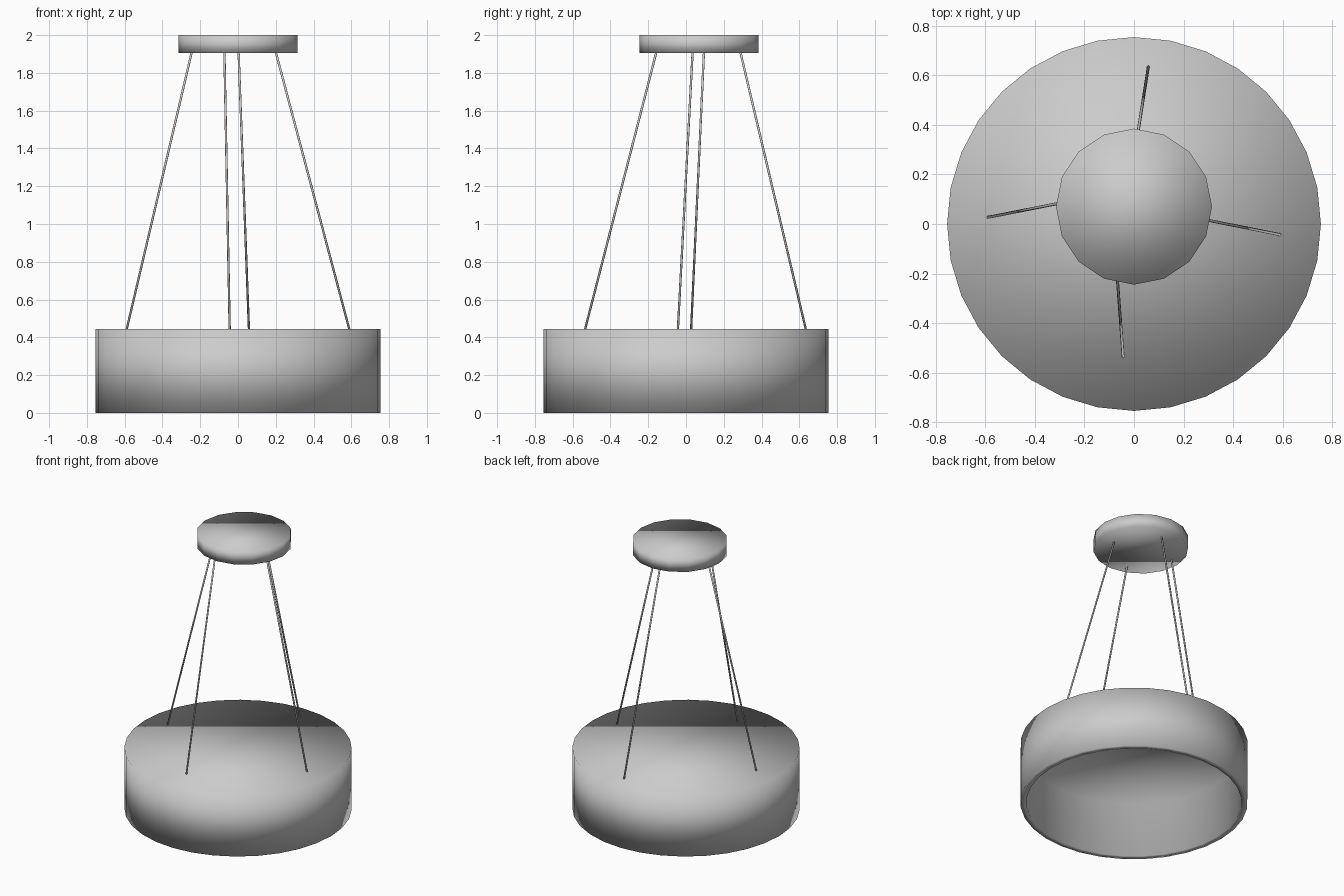
import bpy, bmesh
from mathutils import Vector

if "Cube" in bpy.data.objects:
    bpy.data.objects.remove(bpy.data.objects["Cube"])


def cylinder(name, p0, p1, radius, sides, align=False):
    """Smooth-shaded cylinder running from p0 to p1."""
    p0, p1 = Vector(p0), Vector(p1)
    axis = p1 - p0
    bpy.ops.mesh.primitive_cylinder_add(vertices=sides, radius=radius,
                                        depth=axis.length, location=(p0 + p1) / 2)
    ob = bpy.context.object
    ob.name = name
    if align:
        ob.rotation_euler = axis.to_track_quat('Z', 'Y').to_euler()
    for poly in ob.data.polygons:
        poly.use_smooth = True
    return ob


# Drum shade, hollow and open at the bottom
shade = cylinder("drum_shade", (0, 0, 0), (0, 0, 0.445), 0.755, 32)
bm = bmesh.new()
bm.from_mesh(shade.data)
bottom = [f for f in bm.faces if f.normal.z < -0.9]
bmesh.ops.inset_region(bm, faces=bottom, thickness=0.04, use_even_offset=True)
bottom = [f for f in bm.faces if f.normal.z < -0.9 and len(f.verts) == 32]
inner = bmesh.ops.extrude_discrete_faces(bm, faces=bottom)["faces"]
bmesh.ops.translate(bm, verts=list(inner[0].verts), vec=(0, 0, 0.405))
for f in bm.faces:
    f.smooth = True
bm.to_mesh(shade.data)
bm.free()

# Ceiling canopy, slightly behind the shade centre
cylinder("ceiling_canopy", (0, 0.07, 1.905), (0, 0.07, 2.0), 0.315, 16)

# Suspension wires: (canopy x, y), (shade x, y)
wires = {
    "wire_left": ((-0.245, 0.095), (-0.59, 0.027)),
    "wire_right": ((0.20, 0.035), (0.59, -0.043)),
    "wire_back": ((0.003, 0.288), (0.058, 0.635)),
    "wire_front": ((-0.072, -0.157), (-0.044, -0.535)),
}
for name, (top, low) in wires.items():
    cylinder(name, (*low, 0.44), (*top, 1.91), 0.006, 8, align=True)
